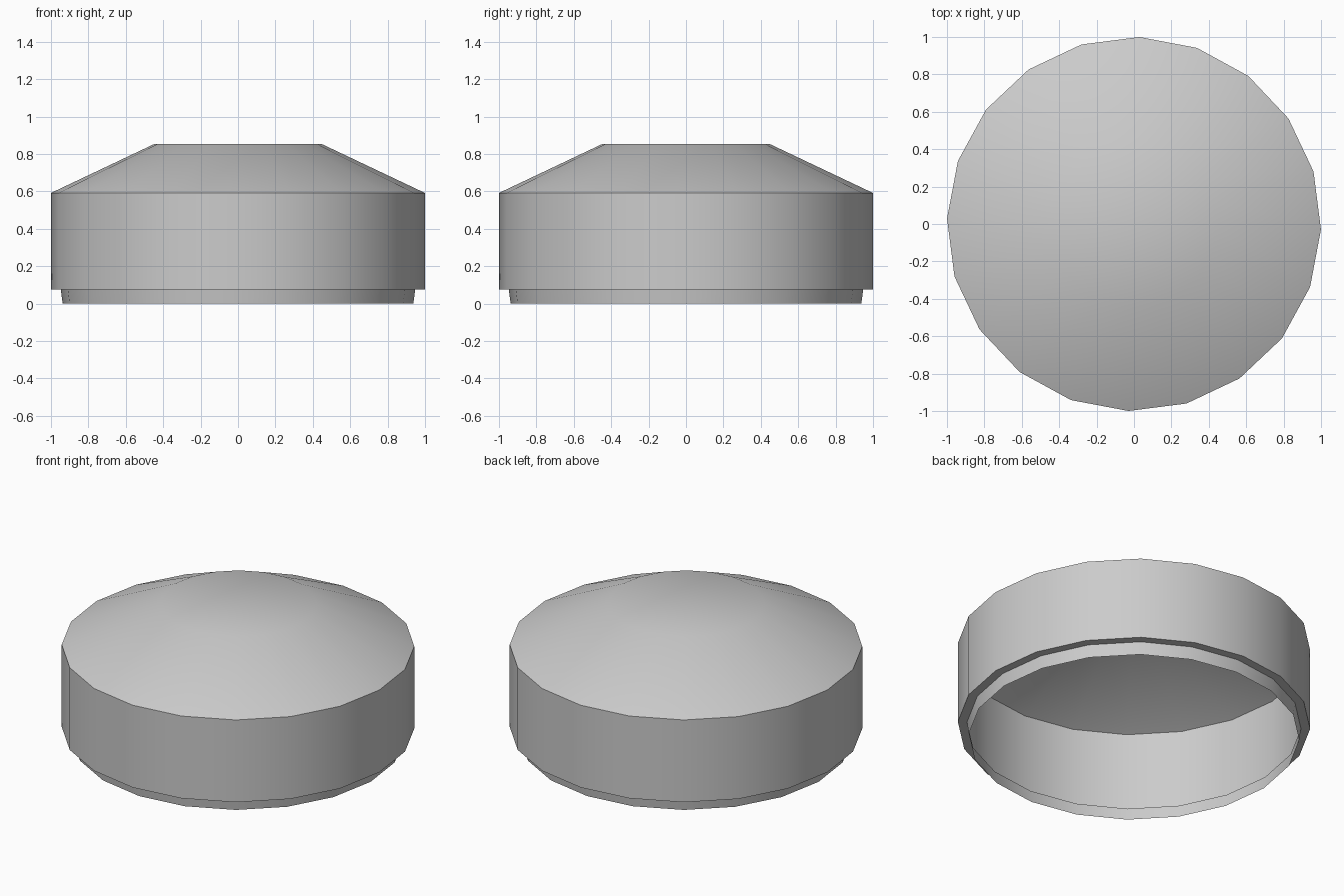
import bpy, bmesh, math

if "Cube" in bpy.data.objects:
    bpy.data.objects.remove(bpy.data.objects["Cube"])

SIDES = 20
PHASE = math.radians(-1.7)

# Radius and height of each ring, from the bottom lip up to the flat crown
PROFILE = [(0.938, 0.0), (0.948, 0.077), (1.0, 0.077), (1.0, 0.592), (0.445, 0.855)]


def ring(bm, radius, z):
    step = math.tau / SIDES
    return [bm.verts.new((radius * math.cos(PHASE + i * step),
                          radius * math.sin(PHASE + i * step), z))
            for i in range(SIDES)]


# Open-bottomed thin shell: lip, ledge, wall, sloped shoulder
bm = bmesh.new()
rings = [ring(bm, r, z) for r, z in PROFILE]
for low, high in zip(rings, rings[1:]):
    for i in range(SIDES):
        j = (i + 1) % SIDES
        bm.faces.new((low[i], low[j], high[j], high[i]))

# Flat crown
bm.faces.new(rings[-1])

mesh = bpy.data.meshes.new("domed_cap")
bm.to_mesh(mesh)
bm.free()
cap = bpy.data.objects.new("domed_cap", mesh)
bpy.context.collection.objects.link(cap)

# Smooth sides with crisp rims
bpy.context.view_layer.objects.active = cap
cap.select_set(True)
bpy.ops.object.shade_smooth_by_angle(angle=math.radians(30))
